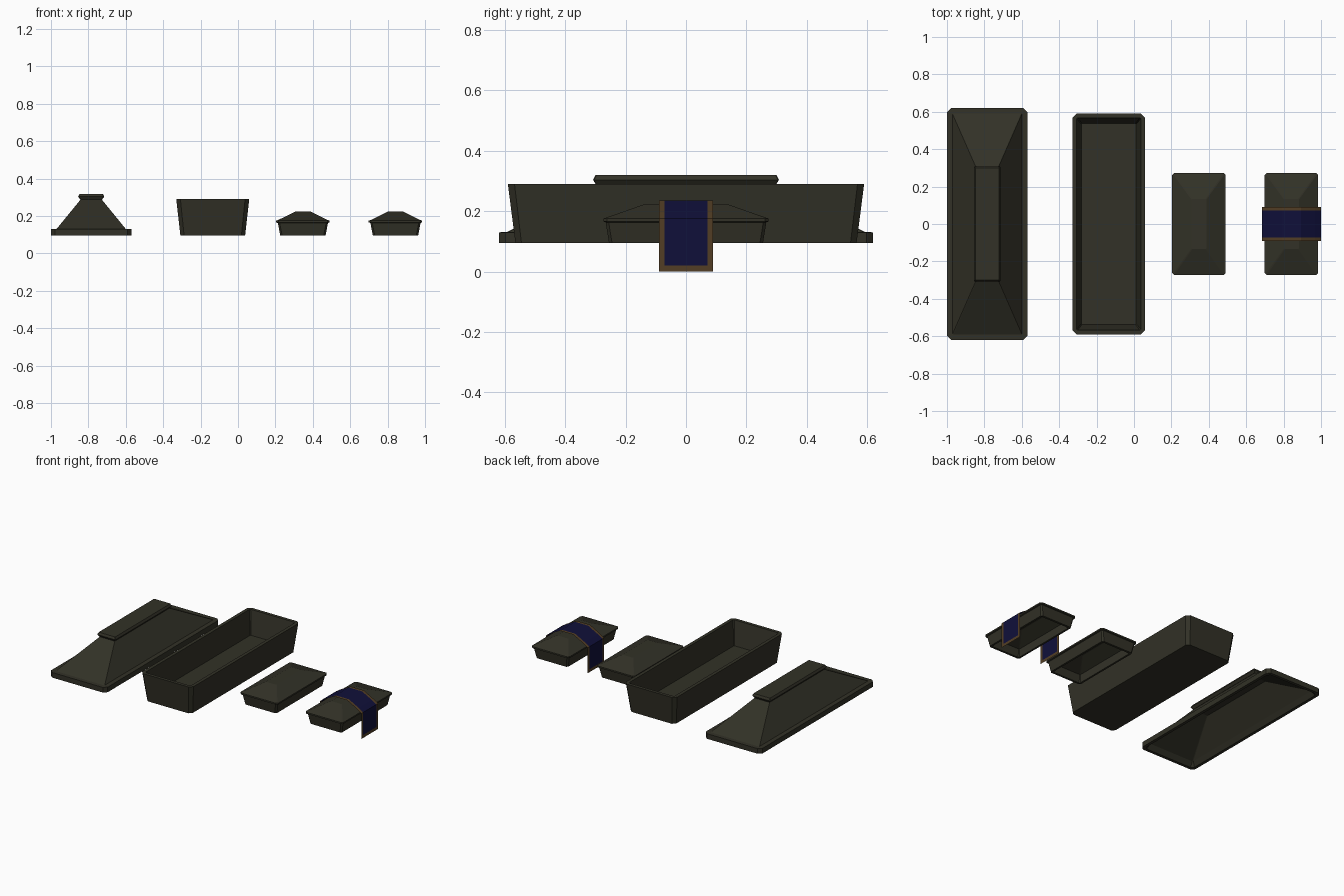
import bpy, bmesh

if "Cube" in bpy.data.objects:
    bpy.data.objects.remove(bpy.data.objects["Cube"])


def material(name, rgb):
    m = bpy.data.materials.new(name)
    m.diffuse_color = (*rgb, 1)
    m.use_nodes = True
    m.node_tree.nodes["Principled BSDF"].inputs["Base Color"].default_value = m.diffuse_color
    return m


STONE = material("dark stone", (0.032, 0.031, 0.020))
NAVY = material("navy cloth", (0.005, 0.005, 0.042))
GOLD = material("tarnished gold", (0.085, 0.048, 0.018))


def finish(bm, name, x, mats):
    me = bpy.data.meshes.new(name)
    bm.to_mesh(me)
    bm.free()
    for m in mats:
        me.materials.append(m)
    ob = bpy.data.objects.new(name, me)
    ob.location.x = x
    bpy.context.collection.objects.link(ob)
    return ob


def loft(name, x, rings, closed_start=True):
    """Stack of corner-cut rectangles: (half x, half y, corner cut, z)."""
    bm = bmesh.new()
    loops = []
    for a, b, c, z in rings:
        pts = [(a, c - b), (a, b - c), (a - c, b), (c - a, b),
               (-a, b - c), (-a, c - b), (c - a, -b), (a - c, -b)]
        loops.append([bm.verts.new((px, py, z)) for px, py in pts])
    for lo, hi in zip(loops, loops[1:]):
        for i in range(8):
            j = (i + 1) % 8
            bm.faces.new((lo[i], lo[j], hi[j], hi[i]))
    if closed_start:
        bm.faces.new(loops[0][::-1])
    bm.faces.new(loops[-1])
    if not closed_start:          # hollow shell: inside ceiling is the first ring
        bm.faces.new(loops[0][::-1])
    bmesh.ops.recalc_face_normals(bm, faces=bm.faces[:])
    return finish(bm, name, x, [STONE])


# Large hipped lid, hollow underneath
loft("large_lid", -0.785, [
    (0.045, 0.28, 0.003, 0.275), (0.175, 0.575, 0.004, 0.125),
    (0.195, 0.60, 0.018, 0.095), (0.215, 0.62, 0.022, 0.095),
    (0.215, 0.62, 0.022, 0.13), (0.185, 0.592, 0.004, 0.131),
    (0.055, 0.295, 0.003, 0.29)], closed_start=False)

# Ridge slab on the lid
loft("lid_ridge", -0.785, [
    (0.058, 0.298, 0.003, 0.288), (0.07, 0.308, 0.004, 0.304),
    (0.062, 0.30, 0.003, 0.319)])

# Large open trough
loft("large_trough", -0.135, [
    (0.173, 0.565, 0.02, 0.095), (0.195, 0.59, 0.022, 0.29),
    (0.172, 0.568, 0.006, 0.29), (0.146, 0.537, 0.003, 0.13)])

# Two small lidded boxes, open at the bottom
for label, x in (("plain", 0.347), ("draped", 0.842)):
    loft("small_box_" + label, x, [
        (0.03, 0.12, 0.003, 0.21), (0.122, 0.252, 0.004, 0.165),
        (0.108, 0.24, 0.006, 0.095), (0.121, 0.255, 0.01, 0.095),
        (0.134, 0.266, 0.01, 0.163), (0.143, 0.274, 0.012, 0.166),
        (0.143, 0.274, 0.012, 0.176), (0.134, 0.266, 0.006, 0.178),
        (0.04, 0.135, 0.004, 0.224)], closed_start=False)

# Thin cloth draped over the second small box, with a border
half = [(0.158, 0.0), (0.158, 0.02), (0.158, 0.175), (0.125, 0.196), (0.05, 0.236)]
profile = half + [(-px, pz) for px, pz in reversed(half)]
bm = bmesh.new()
rows = [[bm.verts.new((px, y, pz)) for y in (-0.09, -0.071, 0.071, 0.09)]
        for px, pz in profile]
for r0, r1 in zip(rows, rows[1:]):
    for k in range(3):
        f = bm.faces.new((r0[k], r0[k + 1], r1[k + 1], r1[k]))
        mid = f.calc_center_median()
        f.material_index = 1 if abs(mid.y) > 0.07 or mid.z < 0.02 else 0
finish(bm, "draped_cloth", 0.842, [NAVY, GOLD])
